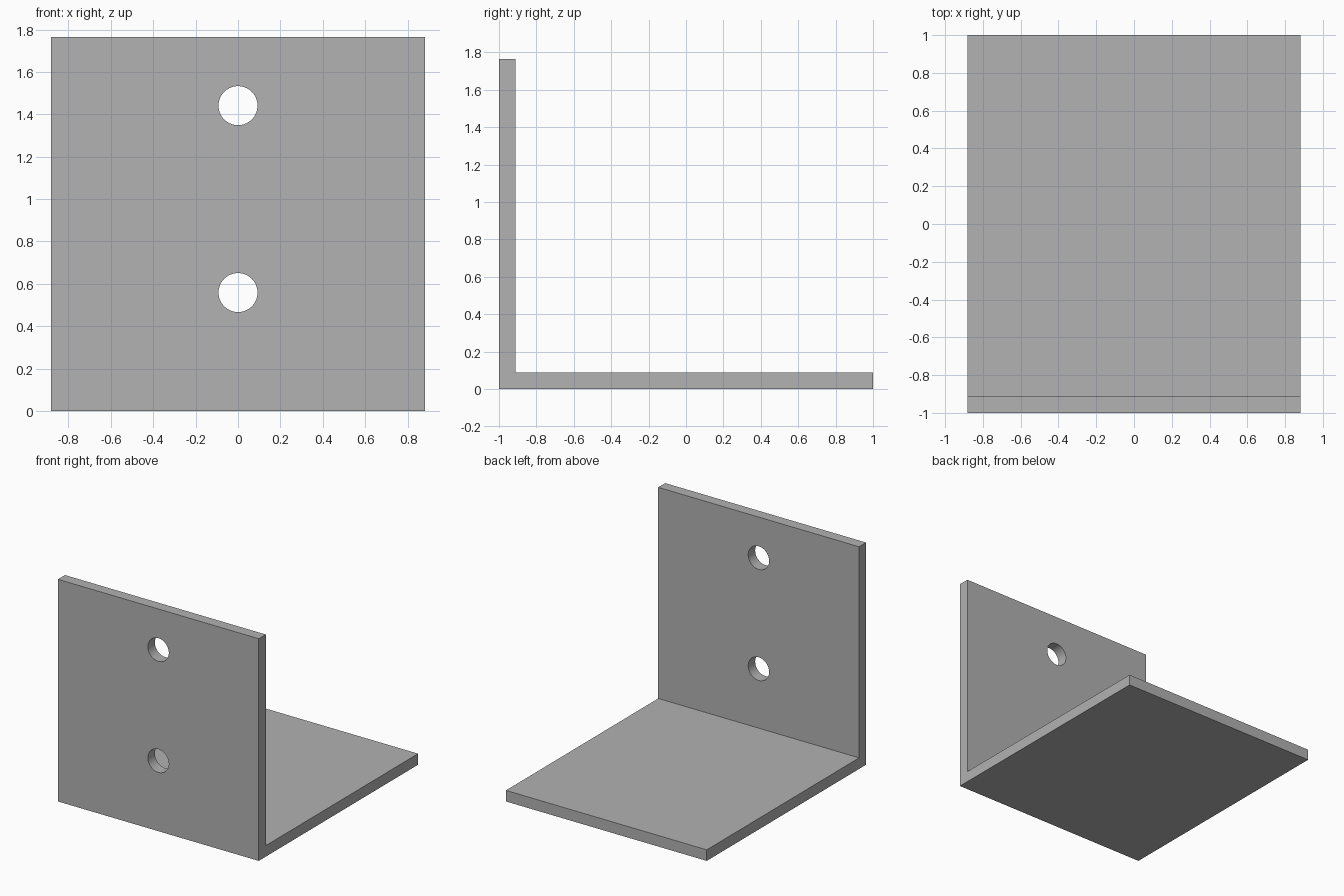
import bpy
import bmesh
import math

WIDTH, DEPTH, HEIGHT, THICK = 1.765, 2.0, 1.765, 0.088
HOLE_RADIUS = 0.092
HOLE_HEIGHTS = (0.559, 1.441)

default_cube = bpy.data.objects.get("Cube")
if default_cube:
    bpy.data.objects.remove(default_cube, do_unlink=True)

# Plain grey metal
grey = bpy.data.materials.new("grey_metal")
grey.use_nodes = True
colour = (0.445, 0.445, 0.445, 1)
grey.diffuse_color = colour
grey.node_tree.nodes["Principled BSDF"].inputs["Base Color"].default_value = colour

# L-shaped plate: side profile swept across the width
front, back = -DEPTH / 2, DEPTH / 2
profile = [(front, 0), (back, 0), (back, THICK),
           (front + THICK, THICK), (front + THICK, HEIGHT), (front, HEIGHT)]
bm = bmesh.new()
side = bm.faces.new([bm.verts.new((-WIDTH / 2, y, z)) for y, z in profile])
swept = bmesh.ops.extrude_face_region(bm, geom=[side])["geom"]
bmesh.ops.translate(bm, vec=(WIDTH, 0, 0),
                    verts=[v for v in swept if isinstance(v, bmesh.types.BMVert)])
bmesh.ops.recalc_face_normals(bm, faces=bm.faces)
mesh = bpy.data.meshes.new("angle_bracket")
bm.to_mesh(mesh)
bm.free()
mesh.materials.append(grey)
bracket = bpy.data.objects.new("angle_bracket", mesh)
bpy.context.collection.objects.link(bracket)

# Screw holes through the upright plate
for i, z in enumerate(HOLE_HEIGHTS):
    bpy.ops.mesh.primitive_cylinder_add(
        vertices=64, radius=HOLE_RADIUS, depth=THICK * 3,
        location=(0, front + THICK / 2, z), rotation=(math.pi / 2, 0, 0))
    cutter = bpy.context.object
    cutter.name = f"screw_hole_cutter_{i + 1}"
    cutter.data.materials.append(grey)
    cutter.hide_render = True
    cutter.display_type = 'WIRE'
    cut = bracket.modifiers.new(f"screw_hole_{i + 1}", 'BOOLEAN')
    cut.operation = 'DIFFERENCE'
    cut.solver = 'EXACT'
    cut.object = cutter

# Apply the cuts, drop the cutters and smooth the hole walls
bpy.ops.object.select_all(action='DESELECT')
bracket.select_set(True)
bpy.context.view_layer.objects.active = bracket
for cut in list(bracket.modifiers):
    cutter = cut.object
    bpy.ops.object.modifier_apply(modifier=cut.name)
    bpy.data.objects.remove(cutter, do_unlink=True)
bpy.ops.object.shade_smooth_by_angle(angle=math.radians(30))
